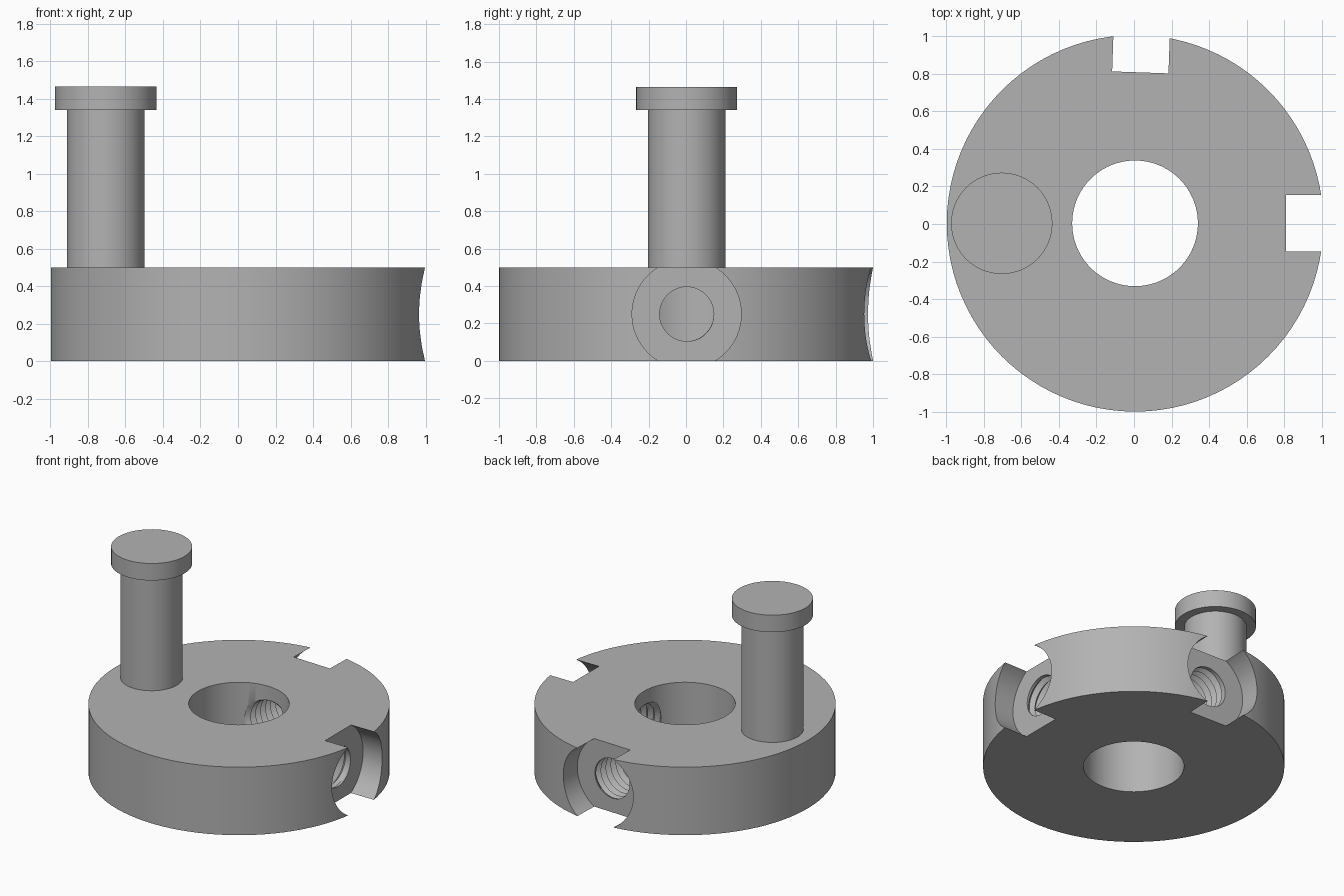
import bpy, bmesh, math
from mathutils import Matrix, Vector

if "Cube" in bpy.data.objects:
    bpy.data.objects.remove(bpy.data.objects["Cube"])

CENTRE = Vector((0.0055, 0.0036, 0))
THICK = 0.5
SEAT = 0.805          # distance from the axis to each counterbore floor

grey = bpy.data.materials.new("plain grey")
grey.use_nodes = True
grey.diffuse_color = (0.45, 0.45, 0.45, 1)
grey.node_tree.nodes["Principled BSDF"].inputs["Base Color"].default_value = grey.diffuse_color


def make_object(name, bm):
    bmesh.ops.recalc_face_normals(bm, faces=bm.faces[:])
    mesh = bpy.data.meshes.new(name)
    bm.to_mesh(mesh)
    bm.free()
    mesh.materials.append(grey)
    obj = bpy.data.objects.new(name, mesh)
    bpy.context.collection.objects.link(obj)
    return obj


def lathe(name, profile, centre, segments):
    """Solid of revolution from (radius, height) points."""
    bm = bmesh.new()
    verts = [bm.verts.new((r, 0, z)) for r, z in profile]
    edges = [bm.edges.new(pair) for pair in zip(verts, verts[1:])]
    bmesh.ops.spin(bm, geom=verts + edges, cent=(0, 0, 0), axis=(0, 0, 1),
                   angle=math.tau, steps=segments, use_duplicate=False)
    bmesh.ops.remove_doubles(bm, verts=bm.verts[:], dist=1e-5)
    bmesh.ops.translate(bm, vec=centre, verts=bm.verts[:])
    return make_object(name, bm)


def radial(angle):
    """Turn the z axis into a horizontal direction at mid thickness."""
    return (Matrix.Translation(CENTRE + Vector((0, 0, THICK / 2)))
            @ Matrix.Rotation(angle, 4, "Z") @ Matrix.Rotation(math.pi / 2, 4, "Y"))


def thread_cutter(name, angle, minor=0.145, depth=0.03, pitch=0.055, n=40):
    """Helical V-thread rod whose groove fades out before the counterbore."""
    bm = bmesh.new()
    start, end = 0.2, 0.9
    count = n * int((end - start) / pitch)

    def point(s, rise, extra):
        z = start + pitch * (s / n + rise)
        fade = max(0, min(1, (SEAT - 0.015 - z) / 0.03))
        r, a = minor + extra * fade, math.tau * s / n
        return bm.verts.new((r * math.cos(a), r * math.sin(a), z))

    root = [point(s, 0, 0) for s in range(count + n + 1)]
    crest = [point(s, 0.5, depth) for s in range(count + 1)]
    for s in range(count):
        bm.faces.new((root[s], root[s + 1], crest[s + 1], crest[s]))
        bm.faces.new((crest[s], crest[s + 1], root[s + n + 1], root[s + n]))
    # end caps, fanned to the rod axis
    for ring, step, z in ((root[:n + 1], crest[0], start - 0.02),
                          (root[count:], crest[count], end + 0.05)):
        hub = bm.verts.new((0, 0, z))
        loop = ring + [step]
        for a, b in zip(loop, loop[1:] + loop[:1]):
            bm.faces.new((hub, a, b))
    bm.transform(radial(angle))
    return make_object(name, bm)


def cut(target, cutter):
    mod = target.modifiers.new("cut", "BOOLEAN")
    mod.operation = "DIFFERENCE"
    mod.solver = "EXACT"
    mod.object = cutter
    bpy.context.view_layer.objects.active = target
    bpy.ops.object.modifier_apply(modifier=mod.name)
    bpy.data.objects.remove(cutter)


# Disc with its central bore
disc = lathe("disc", [(0.335, 0), (1.0036, 0), (1.0036, THICK), (0.335, THICK), (0.335, 0)],
             CENTRE, 96)

# Two counterbored, threaded side holes
for label, degrees in (("left", 0), ("back", 88)):
    angle = math.radians(degrees)
    bore = lathe(label + "_counterbore", [(0, SEAT), (0.292, SEAT), (0.292, 1.2), (0, 1.2)],
                 Vector(), 64)
    bore.data.transform(radial(angle))
    cut(disc, bore)
    cut(disc, thread_cutter(label + "_thread", angle))

# Handle pin with a wider head
pin = lathe("handle_pin", [(0, THICK), (0.207, THICK), (0.207, 1.34), (0.27, 1.34),
                           (0.27, 1.465), (0, 1.465)], Vector((-0.705, CENTRE.y, 0)), 64)

# Smooth curved walls, keep edges sharp
bpy.ops.object.select_all(action="DESELECT")
for obj in (disc, pin):
    obj.select_set(True)
bpy.context.view_layer.objects.active = disc
bpy.ops.object.shade_smooth_by_angle(angle=math.radians(30))
